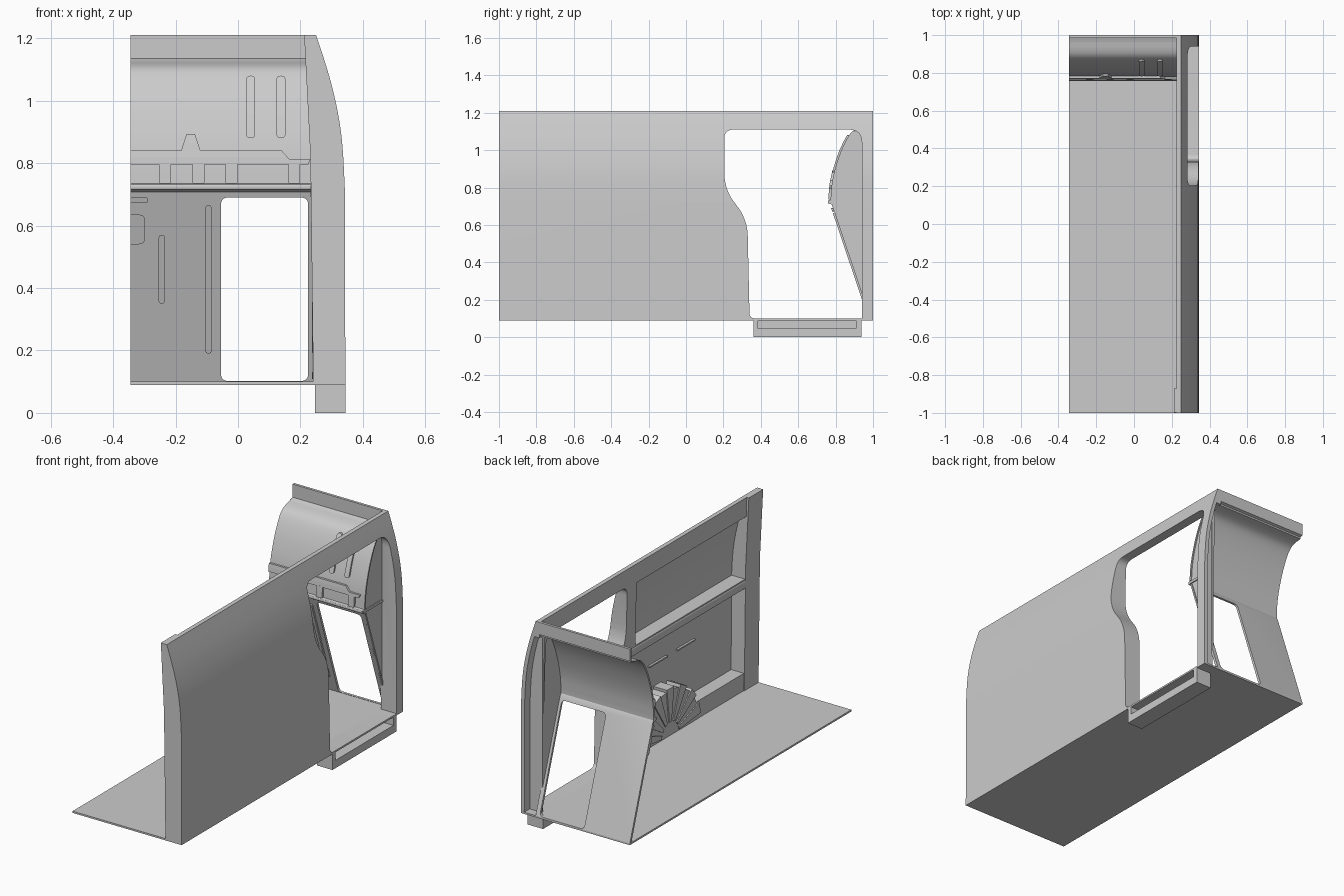
import bpy, bmesh, math
from mathutils import Vector

if "Cube" in bpy.data.objects:
    bpy.data.objects.remove(bpy.data.objects["Cube"])


def prism(name, pts, axis, a, b):
    """Extrude a 2D outline along an axis (x: y,z  /  y: x,z  /  z: x,y)."""
    put = {'x': lambda p, t: (t, p[0], p[1]),
           'y': lambda p, t: (p[0], t, p[1]),
           'z': lambda p, t: (p[0], p[1], t)}[axis]
    n = len(pts)
    verts = [put(p, a) for p in pts] + [put(p, b) for p in pts]
    faces = [list(range(n)), list(range(n, 2 * n))]
    faces += [[i, (i + 1) % n, n + (i + 1) % n, n + i] for i in range(n)]
    me = bpy.data.meshes.new(name)
    me.from_pydata(verts, [], faces)
    bm = bmesh.new()
    bm.from_mesh(me)
    bmesh.ops.recalc_face_normals(bm, faces=bm.faces)
    bm.to_mesh(me)
    bm.free()
    ob = bpy.data.objects.new(name, me)
    bpy.context.collection.objects.link(ob)
    return ob


def box(name, x, y, z):
    return prism(name, [(x[0], y[0]), (x[1], y[0]), (x[1], y[1]), (x[0], y[1])], 'z', *z)


def activate(ob):
    bpy.ops.object.select_all(action='DESELECT')
    ob.select_set(True)
    bpy.context.view_layer.objects.active = ob


def cut(ob, *cutters):
    activate(ob)
    for c in cutters:
        m = ob.modifiers.new("cut", 'BOOLEAN')
        m.operation, m.solver, m.object = 'DIFFERENCE', 'EXACT', c
        bpy.ops.object.modifier_apply(modifier=m.name)
        bpy.data.objects.remove(c)


def smooth(ob, angle=30):
    activate(ob)
    bpy.ops.object.shade_smooth_by_angle(angle=math.radians(angle))


def spline(p, n=5):
    """Catmull-Rom through 2D points."""
    q = [Vector(v) for v in [p[0]] + p + [p[-1]]]
    out = []
    for i in range(1, len(q) - 2):
        a, b, c, d = q[i - 1:i + 3]
        for k in range(n):
            t = k / n
            v = 0.5 * (2 * b + (c - a) * t + (2 * a - 5 * b + 4 * c - d) * t * t
                       + (3 * b - a - 3 * c + d) * t ** 3)
            out.append(tuple(v))
    return out + [tuple(p[-1])]


def at(curve, z):
    """First coordinate of a descending curve at height z."""
    for (u0, z0), (u1, z1) in zip(curve, curve[1:]):
        if z0 >= z >= z1 and z0 > z1:
            return u0 + (u1 - u0) * (z0 - z) / (z0 - z1)
    return curve[-1][0]


def rounded(pts, radii, n=6):
    """Round each corner of a polygon with a quadratic curve."""
    out = []
    for i, (p, r) in enumerate(zip(pts, radii)):
        p, a, b = Vector(p), Vector(pts[i - 1]), Vector(pts[(i + 1) % len(pts)])
        if r == 0:
            out.append(tuple(p))
            continue
        s, e = p + (a - p).normalized() * r, p + (b - p).normalized() * r
        out += [tuple(s * (1 - t) ** 2 + p * 2 * t * (1 - t) + e * t * t)
                for t in [k / n for k in range(n + 1)]]
    return out


def rrect(u0, u1, v0, v1, r):
    return rounded([(u0, v0), (u1, v0), (u1, v1), (u0, v1)], [r] * 4)


# Side wall: solid curved section, hollowed from inside, with door opening
outer = spline([(.25, 1.21), (.275, 1.135), (.30, 1.05), (.322, .95), (.335, .85), (.342, .72)], 4)
outer.append((.344, .09))
wall = prism("side_wall", outer + [(.245, .09), (.235, .8), (.225, 1.21)], 'y', -1, 1)


def recess(y0, y1, z0, z1, t):
    zs = [z1 + (z0 - z1) * k / 16 for k in range(17)]
    return prism("cutter", [(at(outer, z) - t, z) for z in zs] + [(.1, z0), (.1, z1)], 'y', y0, y1)


door = rounded([(.205, 1.11), (.94, 1.11), (.94, .1), (.34, .1), (.328, .64), (.205, .78)],
               [.05, .07, 0, .03, .10, .10])
cut(wall, recess(-.87, .12, .74, 1.10, .02), recess(-.87, .24, .2, .69, .02),
    recess(.95, 1.1, .1, 1.12, .022), prism("cutter", door, 'x', .1, .5))
smooth(wall, 20)

# Front post lining, belt rail, small trim slots
prism("front_post", [(.212, 1.21), (.232, .82), (.241, .1), (.25, .1), (.24, 1.21)], 'y', -.999, -.87)
prism("belt_rail", rrect(.232, .27, .685, .735, .012), 'y', -.87, .2)
for i, y in enumerate((-.2, -.45)):
    box(f"panel_slot_{i}", (.31, .325), (y - .08, y + .08), (.5, .508))

# Wheel arch with fan ribs
arch = [(-.2 + .26 * math.cos(math.pi * k / 12), .1 + .26 * math.sin(math.pi * k / 12)) for k in range(13)]
prism("wheel_arch", arch, 'x', .243, .33)
for k in range(7):
    a = math.pi * (k + .5) / 7
    w = [(-.2 + r * math.cos(a + d), .1 + r * math.sin(a + d))
         for r, d in ((.08, -.12), (.275, -.12), (.275, .12), (.08, .12))]
    prism(f"arch_rib_{k}", w, 'x', .237, .33)

# Floor, notched for the step
prism("floor", [(-.345, -1), (.343, -1), (.343, .36), (.26, .36), (.26, .935), (.343, .935),
                (.343, 1), (-.345, 1)], 'z', .09, .10)

# Door step with open tread
step = box("door_step", (.247, .345), (.36, .937), (0, .099))
cut(step, box("cutter", (.262, .4), (.385, .91), (.045, .2)))

# Bulkhead: top flange, bulging upper part, lip, sloping lower part
upper = spline([(.985, 1.125), (.93, 1.118), (.88, 1.09), (.835, 1.01), (.80, .91), (.78, .82), (.773, .735)])
front = [(.985, 1.21)] + upper + [(.764, .73), (.764, .715), (.78, .708), (.985, .1)]
back = [(1, 1.21), (1, 1.14), (.985, 1.135)] + [(y + .012, z + .003) for y, z in upper[3:]]
back += [(.785, .72), (.793, .708), (1, .1)]
bulk = prism("bulkhead", front + back[::-1], 'x', -.345, .25)
cut(bulk, prism("cutter", rrect(-.055, .225, .102, .69, .025), 'y', .6, 1.2))
smooth(bulk, 25)

# Side return closing the bulkhead against the rear pillar
ret = [p for p in front if .708 <= p[1] <= 1.1] + [(.952, .2), (.952, 1.1)]
prism("bulkhead_side", ret, 'x', .24, .252)
edge = [p for p in front if p[1] <= 1.095 and p[1] > .1] + [(.94, .235)]
prism("side_edge_trim", edge + [(y + .01, z) for y, z in edge[::-1]], 'x', .25, .258)
box("side_lip", (.25, .258), (.765, .945), (.715, .73))


def pressing(name, outline, depth=.01):
    """Raised pressing that follows the bulkhead surface."""
    ob = prism(name, outline, 'y', -depth, .004)
    bm = bmesh.new()
    bm.from_mesh(ob.data)
    for k in range(1, 24):
        bmesh.ops.bisect_plane(bm, geom=bm.verts[:] + bm.edges[:] + bm.faces[:],
                               plane_co=(0, 0, .1 + k * .045), plane_no=(0, 0, 1))
    for v in bm.verts:
        v.co.y += at(front, v.co.z)
    bm.to_mesh(ob.data)
    bm.free()
    return ob


# Vertical and horizontal ribs
for i, (x0, x1, z0, z1) in enumerate([(.026, .055, .88, 1.08), (.123, .152, .88, 1.08),
                                      (-.254, -.235, .35, .57), (-.104, -.085, .19, .665),
                                      (-.345, -.288, .672, .69)]):
    pressing(f"bulkhead_rib_{i}", rrect(x0, x1, z0, z1, min(x1 - x0, z1 - z0) * .49))
pressing("small_cover", rounded([(-.345, .54), (-.298, .54), (-.298, .635), (-.345, .635)], [0, .02, .02, 0]))

# Stepped trim band with hanging tabs
pressing("trim_band", [(-.345, .795), (.225, .795), (.232, .812), (.165, .812), (.14, .84), (-.12, .84),
                       (-.138, .893), (-.165, .893), (-.182, .84), (-.345, .84)], .012)
for i, x in enumerate((-.234, -.127, -.021, .18)):
    pressing(f"trim_tab_{i}", rrect(x - .019, x + .019, .735, .8, .004), .012)
prism("lip_bead", rrect(.758, .775, .714, .732, .008), 'x', -.345, .252)
